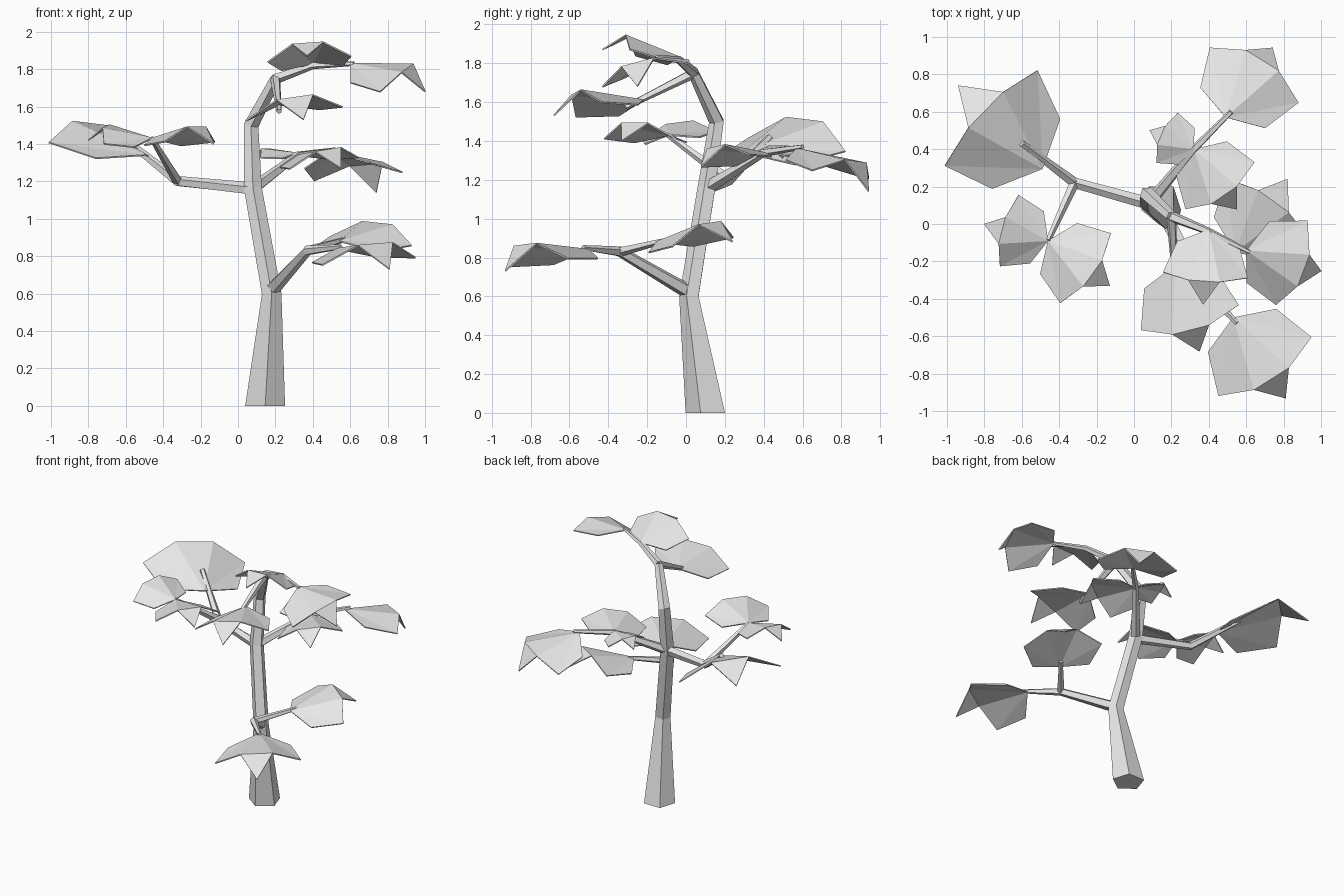
import bpy
import math
from mathutils import Vector, Quaternion

cube = bpy.data.objects.get("Cube")
if cube:
    bpy.data.objects.remove(cube, do_unlink=True)

# One pale grey for wood and foliage
grey = bpy.data.materials.new("pale grey")
grey.use_nodes = True
grey.diffuse_color = (0.8, 0.8, 0.8, 1)
grey.node_tree.nodes["Principled BSDF"].inputs["Base Color"].default_value = (0.8, 0.8, 0.8, 1)

UP = Vector((0, 0, 1))


def add_mesh(name, verts, faces):
    mesh = bpy.data.meshes.new(name)
    mesh.from_pydata(verts, [], faces)
    mesh.materials.append(grey)
    obj = bpy.data.objects.new(name, mesh)
    bpy.context.collection.objects.link(obj)
    return obj


def limb(name, path, radii, flat_start=False, sides=5):
    """Faceted tapering tube through the path points."""
    pts = [Vector(p) for p in path]
    verts, faces = [], []
    last = len(pts) - 1
    for i, (point, radius) in enumerate(zip(pts, radii)):
        before = (point - pts[max(i - 1, 0)]).normalized()
        after = (pts[min(i + 1, last)] - point).normalized()
        normal = UP if flat_start and i == 0 else (before + after).normalized()
        turn = UP.rotation_difference(normal)
        for k in range(sides):
            a = math.tau * k / sides - math.pi / 2
            verts.append(point + turn @ Vector((radius * math.cos(a), radius * math.sin(a), 0)))
    for i in range(last):
        for k in range(sides):
            a, b = i * sides + k, i * sides + (k + 1) % sides
            faces.append((a, b, b + sides, a + sides))
    faces.append(tuple(reversed(range(sides))))
    faces.append(tuple(range(last * sides, last * sides + sides)))
    return add_mesh(name, verts, faces)


def leaf(name, base, tip, roll):
    """Three-lobed folded leaf; positive roll lifts its left side."""
    base, tip = Vector(base), Vector(tip)
    length = (tip - base).length
    axis = (tip - base).normalized()
    side = UP.cross(axis).normalized()
    side = Quaternion(axis, math.radians(roll)) @ side
    normal = axis.cross(side)
    # shoulder, lobe and notch: along, across, raised
    half = [(0.18, 0.41, -0.08), (0.61, 0.56, 0.0), (0.71, 0.21, 0.2)]
    outline = [(0, 0, 0)]
    outline += [(u, -v, w) for u, v, w in half]
    outline += [(1, 0, 0)]
    outline += list(reversed(half))
    verts = [base + length * (axis * u + side * v + normal * w) for u, v, w in outline]
    faces = [(0, 1, 2), (0, 2, 3), (0, 3, 5), (3, 4, 5), (0, 5, 6), (0, 6, 7)]
    obj = add_mesh(name, verts, faces)
    thick = obj.modifiers.new("thickness", "SOLIDIFY")
    thick.thickness = 0.008
    thick.offset = 0
    return obj


# Trunk
fork = (0.08, 0.11, 1.16)
crown = (0.2, 0.04, 1.75)
limb("trunk",
     [(0.145, 0.11, 0), (0.18, 0.02, 0.6), fork, (0.07, 0.16, 1.5), crown],
     [0.112, 0.055, 0.05, 0.042, 0.03], flat_start=True)

# Low branch and its twig
low_joint = (0.37, -0.34, 0.83)
limb("low_branch", [(0.18, 0.02, 0.62), low_joint, (0.55, -0.53, 0.85)], [0.04, 0.028, 0.014])
limb("low_twig", [low_joint, (0.57, -0.1, 0.89)], [0.026, 0.014])

# Left branch and its twig
left_joint = (-0.32, 0.22, 1.2)
limb("left_branch", [fork, left_joint, (-0.6, 0.43, 1.42)], [0.035, 0.03, 0.018])
limb("left_twig", [left_joint, (-0.46, -0.09, 1.43)], [0.028, 0.015])

# Back branch
limb("back_branch", [fork, (0.32, 0.4, 1.34), (0.52, 0.6, 1.37)], [0.035, 0.022, 0.013])

# Crown branch and its twig
limb("crown_branch", [crown, (0.4, -0.04, 1.82), (0.62, -0.15, 1.83)], [0.03, 0.02, 0.012])
limb("crown_twig", [crown, (0.22, -0.31, 1.575)], [0.028, 0.015])

# Leaves: base, tip, roll
leaves = {
    "low_front_leaf": ((0.53, -0.5, 0.84), (0.81, -0.93, 0.73), 4),
    "low_back_leaf": ((0.54, -0.15, 0.88), (0.82, 0.24, 0.88), 5),
    "big_left_leaf": ((-0.49, 0.295, 1.34), (-0.94, 0.74, 1.4), 5),
    "left_outer_leaf": ((-0.46, -0.09, 1.43), (-0.8, 0, 1.42), -7),
    "left_inner_leaf": ((-0.46, -0.09, 1.43), (-0.13, -0.33, 1.4), 0),
    "back_outer_leaf": ((0.49, 0.57, 1.36), (0.74, 0.94, 1.14), -5),
    "back_inner_leaf": ((0.32, 0.4, 1.34), (0.55, 0.08, 1.27), 8),
    "back_small_leaf": ((0.32, 0.4, 1.35), (0.085, 0.5, 1.31), 0),
    "crown_outer_leaf": ((0.6, -0.14, 1.83), (1.0, -0.25, 1.68), 15),
    "crown_top_leaf": ((0.4, -0.03, 1.83), (0.37, -0.43, 1.87), 4),
    "crown_low_leaf": ((0.22, -0.22, 1.61), (0.35, -0.68, 1.53), 8),
}
for leaf_name, (start, end, roll) in leaves.items():
    leaf(leaf_name, start, end, roll)
